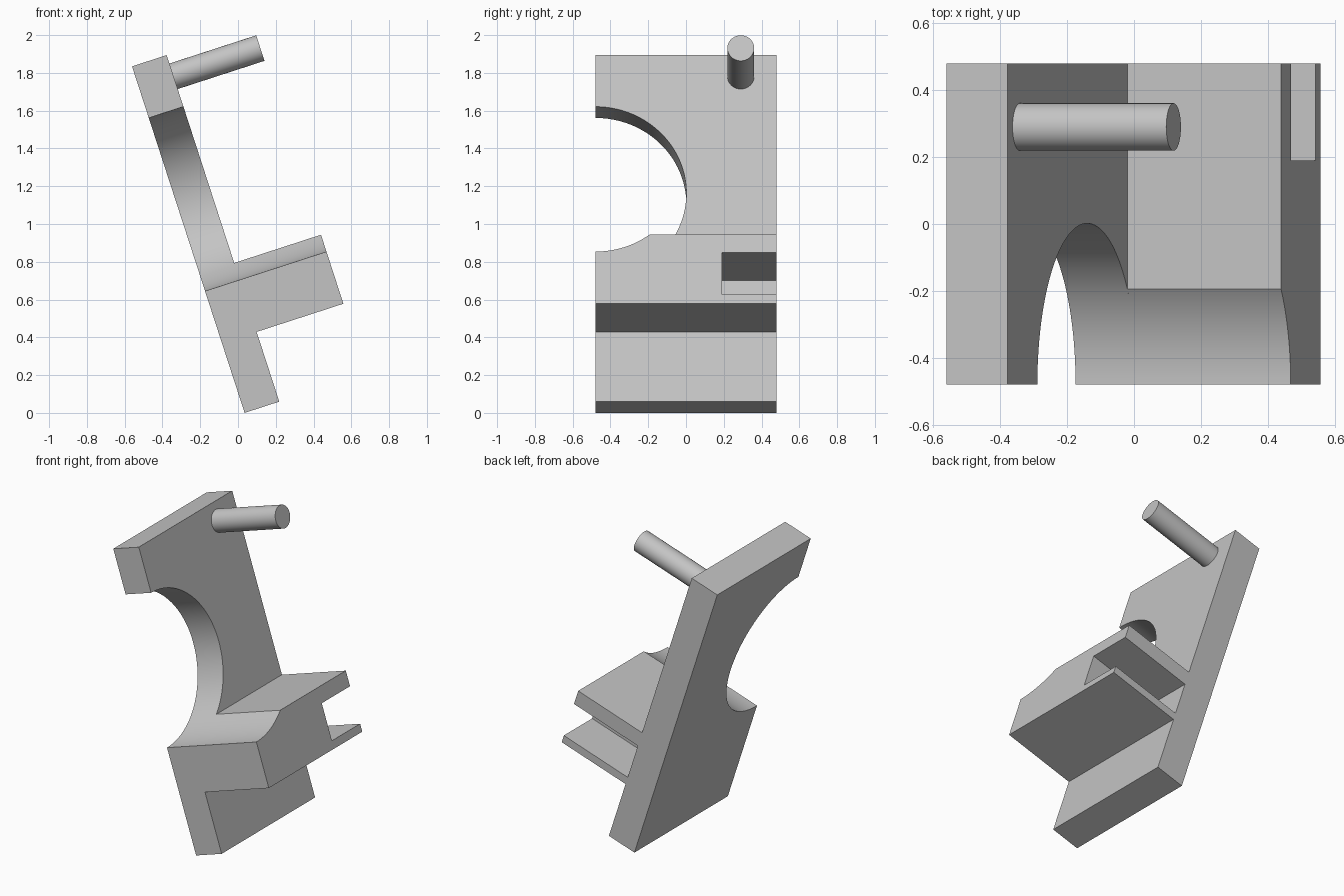
import bpy, bmesh
from math import sin, cos, asin, radians, pi
from mathutils import Matrix

cube = bpy.data.objects.get("Cube")
if cube:
    bpy.data.objects.remove(cube, do_unlink=True)

grey = bpy.data.materials.new("light grey")
grey.use_nodes = True
colour = (0.55, 0.55, 0.55, 1)
grey.diffuse_color = colour
grey.node_tree.nodes["Principled BSDF"].inputs["Base Color"].default_value = colour

# The whole bracket leans back about the y axis
LEAN = Matrix.Translation((0.035, 0, 0)) @ Matrix.Rotation(radians(-18), 4, 'Y')
HALF = 0.48          # half width
THICK = 0.193        # plate thickness
REACH = 0.676        # how far the shelf and pin stand out
HOLE_V, HOLE_R = 1.16, 0.482


def arc(start, end, steps, y=-HALF, v=HOLE_V, r=HOLE_R):
    angles = [start + (end - start) * i / steps for i in range(steps + 1)]
    return [(y + r * cos(a), v + r * sin(a)) for a in angles]


def extrude(name, profile, x0, x1):
    """Extrude a (y, height) profile along the plate normal."""
    bm = bmesh.new()
    face = bm.faces.new([bm.verts.new((x0, y, v)) for y, v in profile])
    moved = bmesh.ops.extrude_face_region(bm, geom=[face], use_keep_orig=True)["geom"]
    verts = [g for g in moved if isinstance(g, bmesh.types.BMVert)]
    bmesh.ops.translate(bm, verts=verts, vec=(x1 - x0, 0, 0))
    bmesh.ops.recalc_face_normals(bm, faces=bm.faces[:])
    bm.transform(LEAN)
    mesh = bpy.data.meshes.new(name)
    bm.to_mesh(mesh)
    bm.free()
    mesh.materials.append(grey)
    obj = bpy.data.objects.new(name, mesh)
    bpy.context.collection.objects.link(obj)
    bpy.ops.object.select_all(action='DESELECT')
    obj.select_set(True)
    bpy.context.view_layer.objects.active = obj
    bpy.ops.object.shade_smooth_by_angle(angle=radians(30))
    return obj


# Leaning plate with a half-round cutout in its front edge
extrude("back_plate",
        [(-HALF, 0), (HALF, 0), (HALF, 1.929), (-HALF, 1.929)]
        + arc(pi / 2, -pi / 2, 64), 0, THICK)

# Shelf block: the cutout trims its front top, a slot opens at its back end
TOP = 0.772
extrude("shelf",
        [(-HALF, 0.388), (HALF, 0.388), (HALF, 0.438), (0.19, 0.438),
         (0.19, 0.674), (HALF, 0.674), (HALF, TOP)]
        + arc(asin((TOP - HOLE_V) / HOLE_R), -pi / 2, 16), THICK, REACH)

# Round pin near the top
extrude("pin", arc(0, 2 * pi, 48, y=0.29, v=1.811, r=0.071)[:-1], THICK, REACH)
